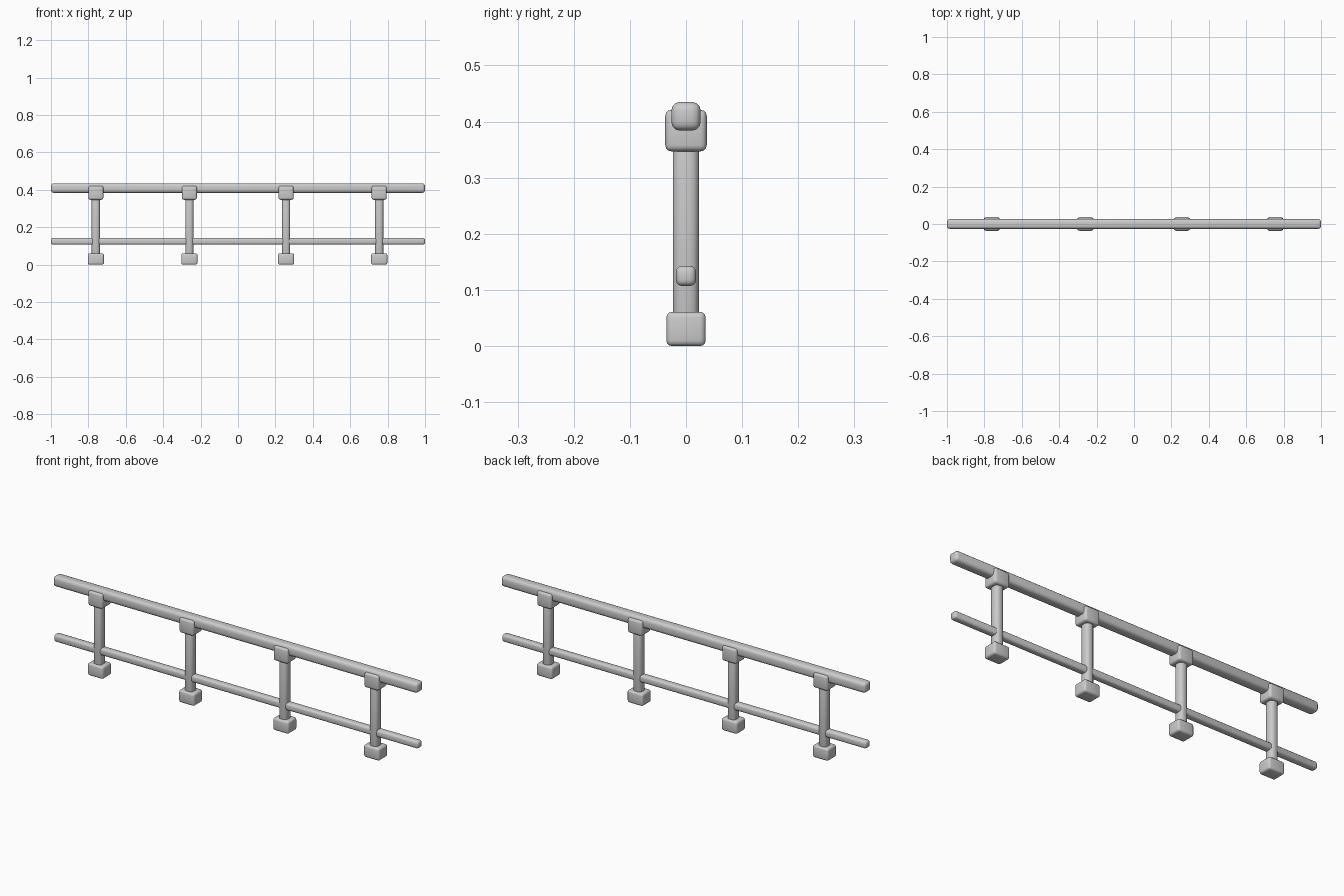
import bpy, bmesh
from math import radians
from mathutils import Matrix

cube = bpy.data.objects.get("Cube")
if cube:
    bpy.data.objects.remove(cube, do_unlink=True)

GREY = (0.6, 0.6, 0.6, 1)
metal = bpy.data.materials.new("light_grey")
metal.use_nodes = True
metal.diffuse_color = GREY
metal.node_tree.nodes["Principled BSDF"].inputs["Base Color"].default_value = GREY


def rounded_box(name, x, half_x, half_y, low, high, radius):
    """Box with all edges rounded, spanning low..high in z."""
    mesh = bpy.data.meshes.new(name)
    bm = bmesh.new()
    size = Matrix.Diagonal((2 * half_x, 2 * half_y, high - low, 1))
    bmesh.ops.create_cube(bm, size=1, matrix=size)
    bmesh.ops.bevel(bm, geom=bm.edges[:], offset=radius, segments=3,
                    profile=0.5, affect='EDGES')
    bm.to_mesh(mesh)
    bm.free()
    mesh.materials.append(metal)
    obj = bpy.data.objects.new(name, mesh)
    obj.location = (x, 0, (low + high) / 2)
    bpy.context.collection.objects.link(obj)
    bpy.ops.object.select_all(action='DESELECT')
    obj.select_set(True)
    bpy.context.view_layer.objects.active = obj
    bpy.ops.object.shade_smooth_by_angle(angle=radians(40))
    return obj


# Long horizontal rails
rounded_box("top_rail", 0, 1.0, 0.026, 0.384, 0.435, 0.015)
rounded_box("lower_rail", 0, 1.0, 0.018, 0.107, 0.143, 0.011)

# Posts, each with a foot block and a bracket holding the top rail
for i, x in enumerate((-0.76, -0.26, 0.257, 0.755), 1):
    rounded_box(f"post_{i}", x, 0.022, 0.0235, 0.03, 0.39, 0.017)
    rounded_box(f"foot_{i}", x, 0.043, 0.035, 0, 0.061, 0.01)
    rounded_box(f"bracket_{i}", x, 0.04, 0.037, 0.347, 0.421, 0.011)
